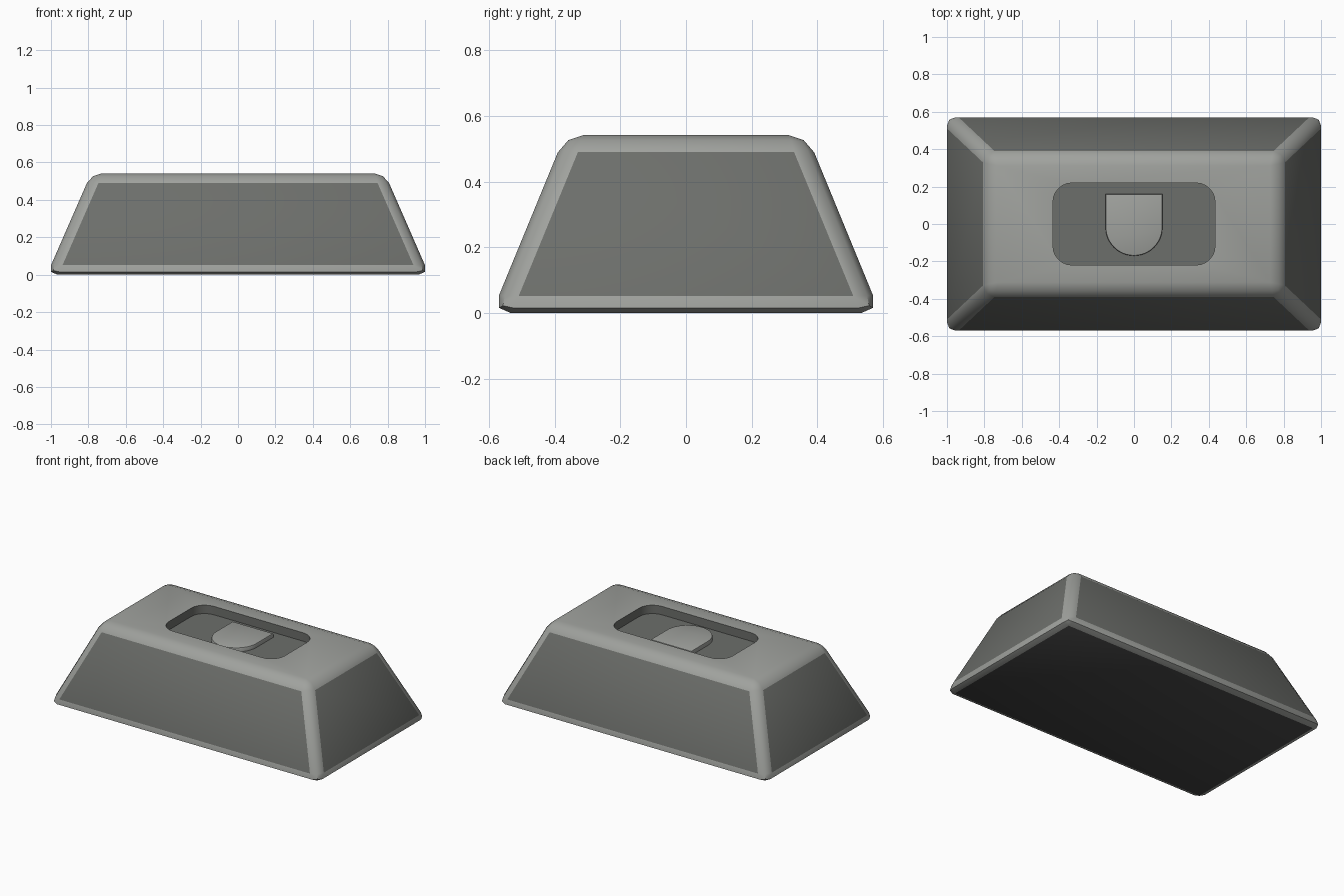
import bpy, bmesh, math

if "Cube" in bpy.data.objects:
    bpy.data.objects.remove(bpy.data.objects["Cube"])


def material(name, rgb):
    m = bpy.data.materials.new(name)
    m.diffuse_color = (*rgb, 1)
    m.use_nodes = True
    m.node_tree.nodes["Principled BSDF"].inputs["Base Color"].default_value = m.diffuse_color
    return m


MATS = [material("light_grey", (0.35, 0.36, 0.34)),
        material("dark_grey", (0.15, 0.156, 0.145)),
        material("underside_black", (0.06, 0.06, 0.06))]


def add_object(name, bm):
    bmesh.ops.recalc_face_normals(bm, faces=bm.faces)
    mesh = bpy.data.meshes.new(name)
    bm.to_mesh(mesh)
    bm.free()
    for m in MATS:
        mesh.materials.append(m)
    ob = bpy.data.objects.new(name, mesh)
    bpy.context.collection.objects.link(ob)
    return ob


def activate(ob):
    bpy.ops.object.select_all(action='DESELECT')
    ob.select_set(True)
    bpy.context.view_layer.objects.active = ob


def prism(points, z0, z1, mat):
    """Extrude a flat outline from z0 up to z1."""
    bm = bmesh.new()
    face = bm.faces.new([bm.verts.new((x, y, z0)) for x, y in points])
    ext = bmesh.ops.extrude_face_region(bm, geom=[face])
    for v in ext["geom"]:
        if isinstance(v, bmesh.types.BMVert):
            v.co.z = z1
    for f in bm.faces:
        f.material_index = mat
    return bm


def arc(cx, cy, r, a0, a1, n):
    return [(cx + r * math.cos(math.radians(a0 + (a1 - a0) * i / n)),
             cy + r * math.sin(math.radians(a0 + (a1 - a0) * i / n)))
            for i in range(n + 1)]


# Body: tapered block, dark side panels, light rounded edges
TOP = 0.542
bm = bmesh.new()
bmesh.ops.create_cube(bm, size=2)
for v in bm.verts:
    hx, hy, z = (0.785, 0.369, TOP) if v.co.z > 0 else (1.022, 0.592, 0)
    v.co = (math.copysign(hx, v.co.x), math.copysign(hy, v.co.y), z)
bm.normal_update()
for f in bm.faces:
    f.material_index = 0 if f.normal.z > 0.8 else 2 if f.normal.z < -0.8 else 1
bmesh.ops.bevel(bm, geom=bm.edges[:], offset=0.057, offset_type='OFFSET',
                segments=2, profile=0.5, affect='EDGES', material=0)
body = add_object("body", bm)

# Rounded pocket cut into the top
hx, hy, r = 0.433, 0.219, 0.1
outline = []
for i, (sx, sy) in enumerate([(1, 1), (-1, 1), (-1, -1), (1, -1)]):
    outline += arc(sx * (hx - r), sy * (hy - r), r, 90 * i, 90 * i + 90, 6)
cutter = add_object("pocket_cutter", prism(outline, 0.485, 0.7, 1))
cutter.hide_render = True
mod = body.modifiers.new("pocket", 'BOOLEAN')
mod.operation = 'DIFFERENCE'
mod.solver = 'EXACT'
mod.object = cutter
activate(body)
bpy.ops.object.modifier_apply(modifier=mod.name)
bpy.data.objects.remove(cutter)
bpy.ops.object.shade_smooth_by_angle(angle=math.radians(40))

# Button: D-shaped pad with a softened top edge
shape = [(0.152, 0.16), (-0.152, 0.16)] + arc(0, -0.018, 0.152, 180, 360, 24)
bm = prism(shape, 0.48, 0.513, 0)
rim = [e for e in bm.edges if all(v.co.z > 0.5 for v in e.verts)]
bmesh.ops.bevel(bm, geom=rim, offset=0.007, segments=2, profile=0.5, affect='EDGES')
button = add_object("button", bm)
activate(button)
bpy.ops.object.shade_smooth_by_angle(angle=math.radians(30))
